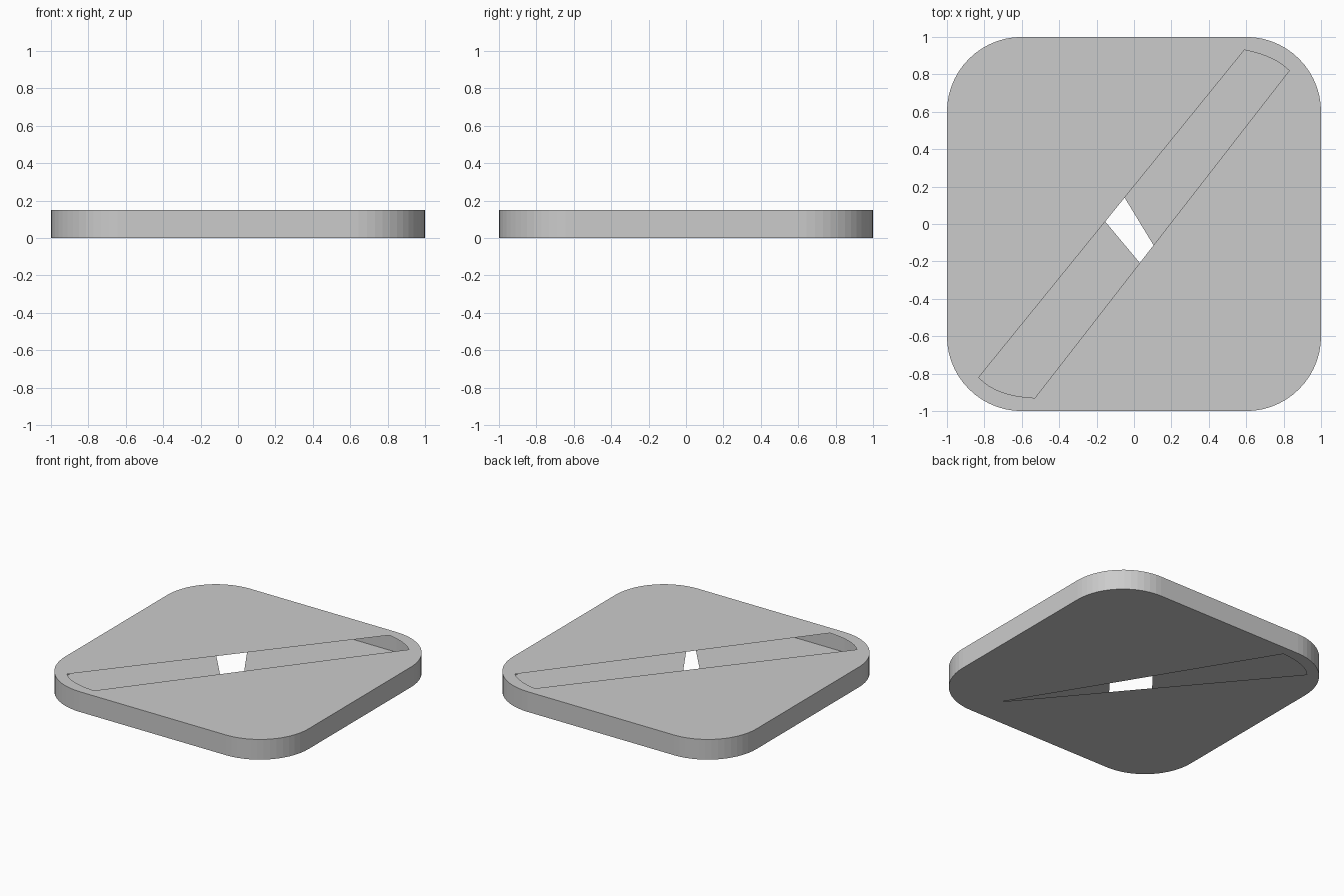
import bpy, bmesh
from math import sin, cos, pi

if "Cube" in bpy.data.objects:
    bpy.data.objects.remove(bpy.data.objects["Cube"])

H = 0.15      # plate height
R = 0.40      # corner radius
SEG = 14      # facets per corner


def rounded_square():
    pts = []
    for k, (sx, sy) in enumerate([(1, 1), (-1, 1), (-1, -1), (1, -1)]):
        for i in range(SEG + 1):
            a = (k + i / SEG) * pi / 2
            pts.append((sx * (1 - R) + R * cos(a), sy * (1 - R) + R * sin(a)))
    return pts


def arc(a, ctrl, b, n=8):
    # quadratic curve used for the rounded slot ends
    return [tuple((1 - t) ** 2 * p + 2 * t * (1 - t) * c + t * t * q
                  for p, c, q in zip(a, ctrl, b))
            for t in (i / n for i in range(n + 1))]


def loop(bm, pts, z):
    vs = [bm.verts.new((x, y, z)) for x, y in pts]
    es = [bm.edges.new((vs[i], vs[(i + 1) % len(vs)])) for i in range(len(vs))]
    return vs, es


def sheet(bm, rim_edges, slot, z, up):
    # flat sheet with an open slot cut out of it
    _, slot_edges = loop(bm, slot, z)
    res = bmesh.ops.triangle_fill(bm, use_beauty=True, use_dissolve=False,
                                  edges=rim_edges + slot_edges)
    for f in res["geom"]:
        if isinstance(f, bmesh.types.BMFace):
            f.normal_update()
            if f.normal.z * up < 0:
                f.normal_flip()


# slot in the top sheet: wide diagonal, rounded at both ends
top_slot = (arc((0.83, 0.82), (0.75, 0.90), (0.59, 0.93))
            + arc((-0.83, -0.82), (-0.74, -0.92), (-0.53, -0.93)))
# slot in the bottom sheet: opposite diagonal, tapering to a point
bottom_slot = (arc((-0.53, 0.93), (-0.74, 0.92), (-0.83, 0.82))
               + [(0.51, -0.78)])

# hollow shell: side wall, then slotted top and bottom sheets
bm = bmesh.new()
outline = rounded_square()
low, low_e = loop(bm, outline, 0)
high, high_e = loop(bm, outline, H)
sheet(bm, high_e, top_slot, H, 1)
sheet(bm, low_e, bottom_slot, 0, -1)
n = len(outline)
for i in range(n):
    j = (i + 1) % n
    bm.faces.new((low[i], low[j], high[j], high[i]))

mesh = bpy.data.meshes.new("slotted_plate")
bm.to_mesh(mesh)
bm.free()
plate = bpy.data.objects.new("slotted_plate", mesh)
bpy.context.collection.objects.link(plate)
